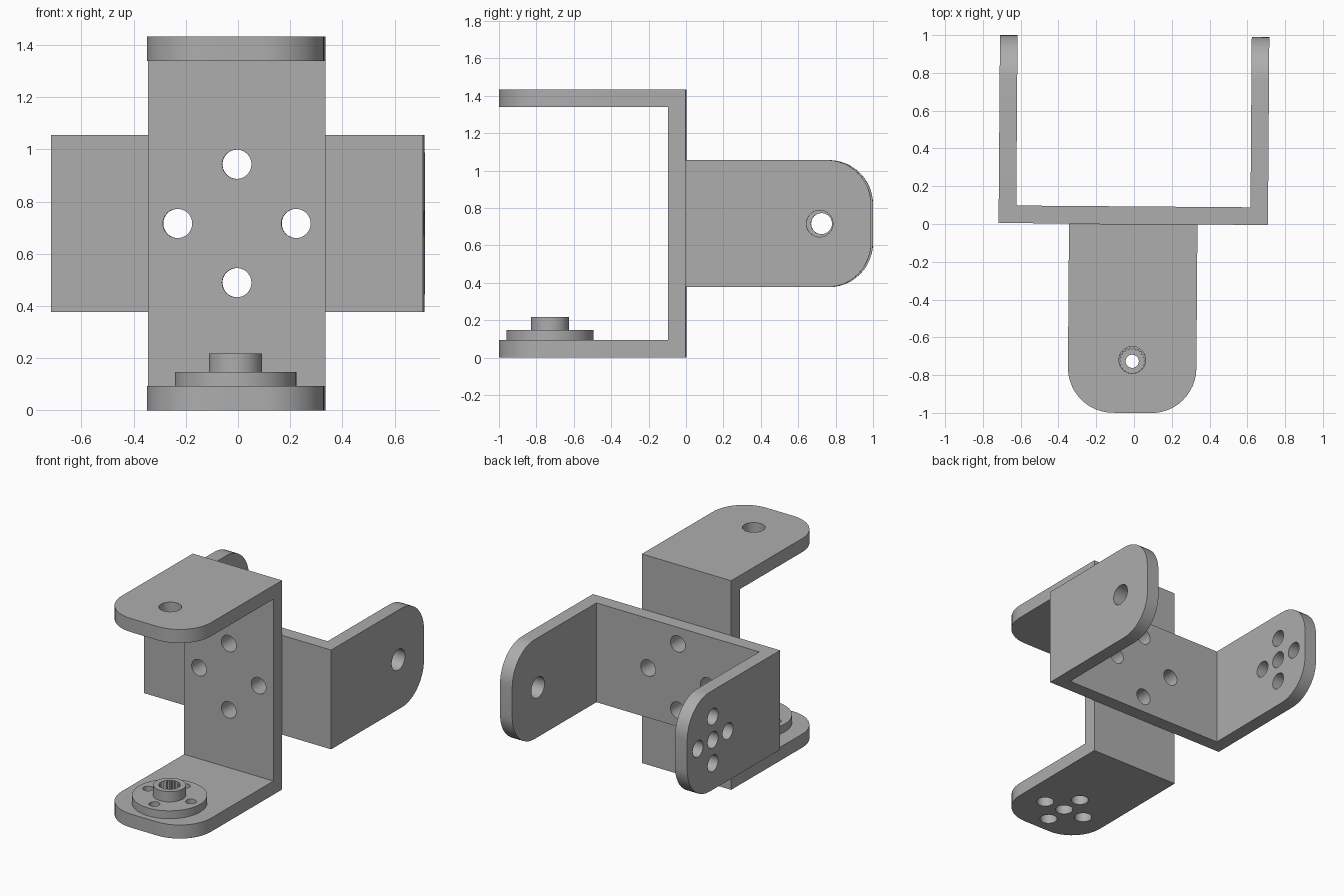
import bpy
import bmesh
from math import cos, sin, pi
from mathutils import Matrix, Vector

if "Cube" in bpy.data.objects:
    bpy.data.objects.remove(bpy.data.objects["Cube"])

grey = bpy.data.materials.new("matte grey")
grey.use_nodes = True
colour = (0.42, 0.42, 0.42, 1)
grey.diffuse_color = colour
grey.node_tree.nodes["Principled BSDF"].inputs["Base Color"].default_value = colour

THICK = 0.093      # sheet thickness
HALF_W = 0.34      # half the bracket width
PIVOT = 0.72       # distance from the wall to the pivot axis
HOLE = 0.056
BOLT_RING = 0.16
TWIST = Matrix.Translation((-0.004, 0, 0)) @ Matrix.Rotation(-0.0075, 4, "Z")


def prism(bm, outline, direction):
    """Closed prism swept from a planar outline."""
    face = bm.faces.new([bm.verts.new(p) for p in outline])
    swept = bmesh.ops.extrude_face_region(bm, geom=[face])["geom"]
    moved = [v for v in swept if isinstance(v, bmesh.types.BMVert)]
    bmesh.ops.translate(bm, verts=moved, vec=Vector(direction))
    bmesh.ops.recalc_face_normals(bm, faces=bm.faces[:])


def rod(bm, centre, radius, length, axis="Z", sides=40):
    turn = Matrix.Rotation(pi / 2, 4, "X") if axis == "Y" else Matrix()
    bmesh.ops.create_cone(bm, cap_ends=True, segments=sides, radius1=radius,
                          radius2=radius, depth=length,
                          matrix=Matrix.Translation(centre) @ turn)


def ring(radius):
    """Four offsets on the axes of a circle."""
    return [(radius * cos(i * pi / 2), radius * sin(i * pi / 2)) for i in range(4)]


def make_object(name, bm, matrix=Matrix()):
    mesh = bpy.data.meshes.new(name)
    bm.to_mesh(mesh)
    bm.free()
    mesh.transform(matrix)
    mesh.materials.append(grey)
    obj = bpy.data.objects.new(name, mesh)
    bpy.context.collection.objects.link(obj)
    return obj


def cut(obj, *cutters):
    """Subtract the cutters, bake the result and shade it."""
    for cutter in cutters:
        cutter.hide_render = True
        mod = obj.modifiers.new("cut", "BOOLEAN")
        mod.operation = "DIFFERENCE"
        mod.solver = "EXACT"
        mod.object = cutter
    bpy.context.view_layer.update()
    baked = bpy.data.meshes.new_from_object(
        obj.evaluated_get(bpy.context.evaluated_depsgraph_get()))
    obj.modifiers.clear()
    obj.data = baked
    for cutter in cutters:
        bpy.data.objects.remove(cutter)
    bpy.ops.object.select_all(action="DESELECT")
    obj.select_set(True)
    bpy.context.view_layer.objects.active = obj
    bpy.ops.object.shade_smooth_by_angle(angle=0.5)


def bracket(name, half_h, reach, matrix):
    """U bracket open towards -y, with rounded arm tips and drilled holes."""
    inner = half_h - THICK
    profile = [(0, -half_h), (0, half_h), (-reach, half_h), (-reach, inner),
               (-THICK, inner), (-THICK, -inner), (-reach, -inner), (-reach, -half_h)]
    bm = bmesh.new()
    prism(bm, [(-HALF_W, y, z) for y, z in profile], (2 * HALF_W, 0, 0))
    tips = [e for e in bm.edges
            if all(abs(v.co.y + reach) < 1e-4 for v in e.verts)
            and abs(e.verts[0].co.x - e.verts[1].co.x) < 1e-4]
    bmesh.ops.bevel(bm, geom=tips, offset=0.238, offset_type="OFFSET",
                    segments=12, profile=0.5, affect="EDGES")
    body = make_object(name, bm, matrix)

    holes = bmesh.new()
    arm = half_h - THICK / 2
    # Pivot hole in the upper arm, bolt pattern in the lower arm
    rod(holes, (0, -PIVOT, arm), 0.071, 3 * THICK)
    for dx, dy in [(0, 0)] + ring(BOLT_RING):
        rod(holes, (dx, dy - PIVOT, -arm), HOLE, 3 * THICK)
    # Mounting holes in the wall
    for dx, dz in ring(0.227):
        rod(holes, (dx, -THICK / 2, dz), HOLE, 3 * THICK, "Y")
    cut(body, make_object("hole_cutter", holes, matrix))


# Front bracket stands upright; rear bracket lies on its side facing back
mid = Matrix.Translation((0, 0, 0.716))
bracket("front_bracket", 0.716, 1.0, TWIST @ mid)
bracket("rear_bracket", 0.713, 0.995,
        TWIST @ mid @ Matrix.Rotation(pi, 4, Vector((1, 0, 1))))

# Round drive horn: flange and hub turned from one stepped profile
horn_place = TWIST @ Matrix.Translation((0, -PIVOT - 0.007, THICK))
steps = [(0.233, 0), (0.233, 0.054), (0.102, 0.054), (0.102, 0.124)]
bm = bmesh.new()
sides = 64
rings = [[bm.verts.new((r * cos(2 * pi * i / sides), r * sin(2 * pi * i / sides), z))
          for i in range(sides)] for r, z in steps]
for low, high in zip(rings, rings[1:]):
    for i in range(sides):
        j = (i + 1) % sides
        bm.faces.new((low[i], low[j], high[j], high[i]))
bm.faces.new(rings[0][::-1])
bm.faces.new(rings[-1])
horn = make_object("drive_horn", bm, horn_place)

# Splined bore, screw hole and flange holes
spline = bmesh.new()
teeth = 20
outline = []
for i in range(teeth * 2):
    r = 0.072 if i % 2 else 0.06
    outline.append((r * cos(pi * i / teeth), r * sin(pi * i / teeth), 0.03))
prism(spline, outline, (0, 0, 0.2))
drill = bmesh.new()
rod(drill, (0, 0, 0), 0.035, 0.4)
for dx, dy in ring(0.163):
    rod(drill, (dx, dy, 0), 0.034, 0.4, sides=24)
cut(horn, make_object("spline_cutter", spline, horn_place),
    make_object("drill_cutter", drill, horn_place))
